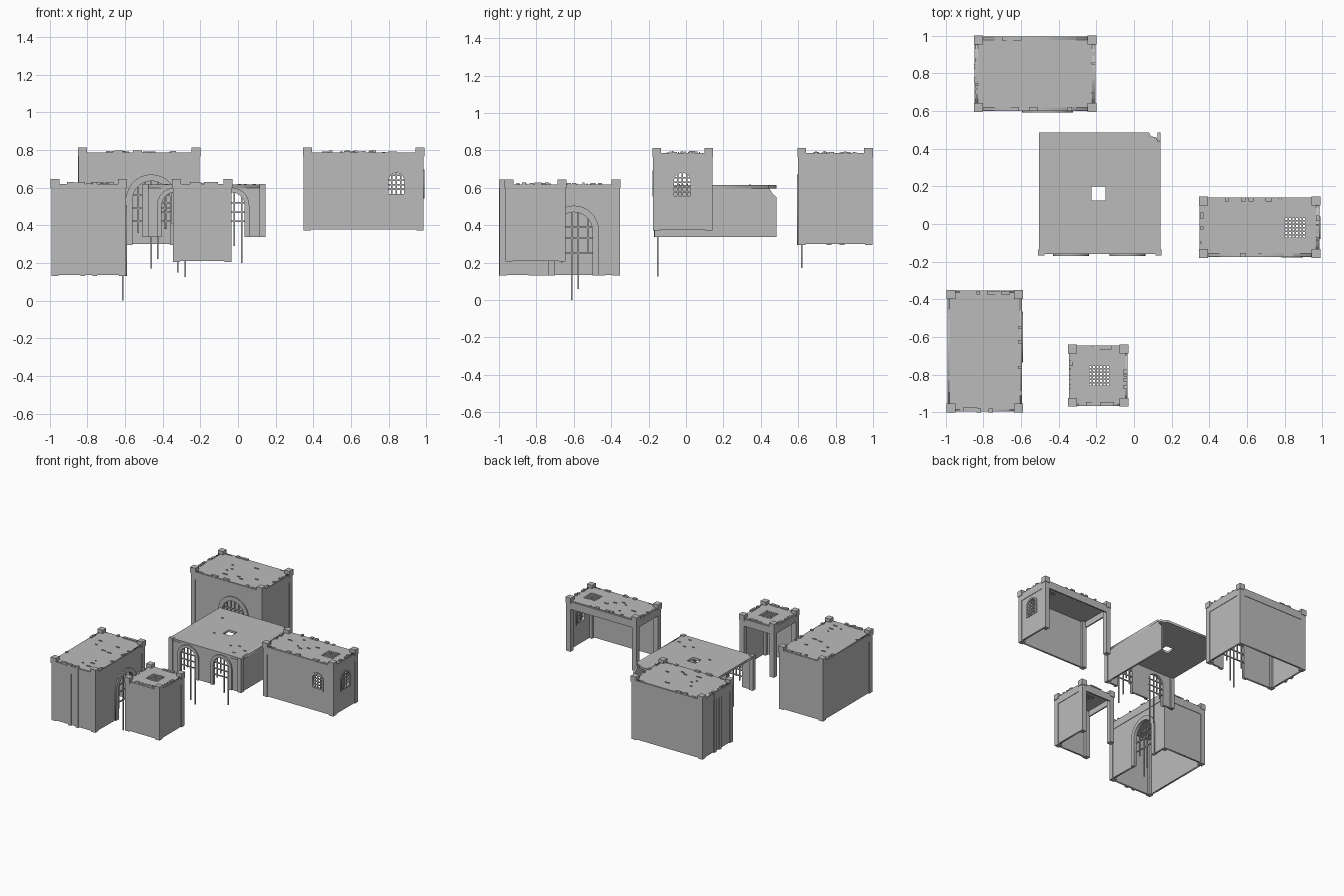
import bpy, math, random
from mathutils import Matrix, Vector

random.seed(4)
cube = bpy.data.objects.get("Cube")
if cube:
    bpy.data.objects.remove(cube, do_unlink=True)

stone = bpy.data.materials.new("grey stone")
stone.use_nodes = True
GREY = (0.5, 0.5, 0.5, 1)
stone.diffuse_color = GREY
stone.node_tree.nodes["Principled BSDF"].inputs["Base Color"].default_value = GREY


def add_mesh(name, mesh):
    obj = bpy.data.objects.new(name, mesh)
    mesh.materials.clear()
    mesh.materials.append(stone)
    bpy.context.collection.objects.link(obj)
    return obj


def boxes(name, spans):
    """Many axis-aligned blocks in one object; each span is (x0, x1, y0, y1, z0, z1)."""
    verts, faces = [], []
    for x0, x1, y0, y1, z0, z1 in spans:
        n = len(verts)
        for z in (z0, z1):
            verts += [(x0, y0, z), (x1, y0, z), (x1, y1, z), (x0, y1, z)]
        faces += [(n + 3, n + 2, n + 1, n), (n + 4, n + 5, n + 6, n + 7)]
        for i in range(4):
            j = (i + 1) % 4
            faces.append((n + i, n + j, n + 4 + j, n + 4 + i))
    mesh = bpy.data.meshes.new(name)
    mesh.from_pydata(verts, [], faces)
    return add_mesh(name, mesh)


AXES = {"y": ((1, 0, 0), (0, 0, 1)), "x": ((0, 1, 0), (0, 0, 1)), "z": ((1, 0, 0), (0, 1, 0))}


def panel(name, axis, at, thick, outlines):
    """Flat slab across an axis; later outlines are holes in the first."""
    curve = bpy.data.curves.new(name, "CURVE")
    curve.dimensions, curve.fill_mode, curve.extrude = "2D", "BOTH", thick / 2
    for pts in outlines:
        spline = curve.splines.new("POLY")
        spline.points.add(len(pts) - 1)
        for p, (u, v) in zip(spline.points, pts):
            p.co = (u, v, 0, 1)
        spline.use_cyclic_u = True
    temp = bpy.data.objects.new(name, curve)
    bpy.context.collection.objects.link(temp)
    bpy.context.view_layer.update()
    mesh = bpy.data.meshes.new_from_object(
        temp.evaluated_get(bpy.context.evaluated_depsgraph_get()))
    bpy.data.objects.remove(temp, do_unlink=True)
    u, v = (Vector(a) for a in AXES[axis])
    w = u.cross(v)
    frame = Matrix((u, v, w)).transposed().to_4x4()
    frame.translation = Vector([at if a == axis else 0 for a in "xyz"])
    mesh.transform(frame)
    return add_mesh(name, mesh)


def arch(c, base, spring, r, n=14):
    arc = [(c - r * math.cos(math.pi * i / n), spring + r * math.sin(math.pi * i / n))
           for i in range(n + 1)]
    return [(c - r, base)] + arc + [(c + r, base)]


def rect(u0, u1, v0, v1):
    return [(u0, v0), (u1, v0), (u1, v1), (u0, v1)]


def wall(name, axis, at, u0, u1, z0, z1, doors=(), windows=()):
    outline = [(u0, z0)]
    for d in doors:
        outline += arch(*d)
    outline += [(u1, z0), (u1, z1), (u0, z1)]
    return panel(name, axis, at, 0.015, [outline] + [arch(*w) for w in windows])


def door_trim(name, axis, at, c, base, spring, r, width):
    ring = arch(c, base, spring, r + width) + arch(c, base, spring, r)[::-1]
    panel(name, axis, at, 0.025, [ring])


def bar(axis, at, u0, u1, z0, z1):
    t = 0.004
    return (u0, u1, at - t, at + t, z0, z1) if axis == "y" else (at - t, at + t, u0, u1, z0, z1)


def grille(name, axis, at, c, spring, r, uprights, rails, t=0.004):
    """Broken portcullis: uprights are (offset, lower end), rails are heights."""
    spans = []
    for off, low in uprights:
        top = spring + math.sqrt(max(r * r - off * off, 0))
        spans.append(bar(axis, at, c + off - t, c + off + t, low, top))
    for z in rails:
        half = r if z < spring else math.sqrt(r * r - (z - spring) ** 2)
        spans.append(bar(axis, at, c - half, c + half, z - t, z + t))
    boxes(name, spans)


def house(name, x0, x1, y0, y1, z0, top, sides, ledge, grate=None):
    """Walls, corner posts with caps, ledge, roof and broken parapet."""
    i = 0.015
    a, b, c, d = x0 + i, x1 - i, y0 + i, y1 - i
    spots = {"front": ("y", c, a, b), "back": ("y", d, a, b),
             "left": ("x", b, c, d), "right": ("x", a, c, d)}
    for side, (doors, windows) in sides.items():
        axis, at, u0, u1 = spots[side]
        wall(f"{name}_{side}_wall", axis, at, u0, u1, z0 + 0.005, top, doors, windows)
    s = 0.047
    posts, caps = [], []
    for px in (x0, x1 - s):
        for py in (y0, y1 - s):
            posts.append((px + .004, px + s - .004, py + .004, py + s - .004, z0, top))
            caps.append((px, px + s, py, py + s, top - 0.02, top + 0.027))
    boxes(f"{name}_corner_posts", posts)
    boxes(f"{name}_post_caps", caps)
    # upper band that runs round all four sides
    e = 0.011
    boxes(f"{name}_ledge", [
        (a - e, b + e, c - e, c, ledge, top - 0.004), (a - e, b + e, d, d + e, ledge, top - 0.004),
        (a - e, a, c, d, ledge, top - 0.004), (b, b + e, c, d, ledge, top - 0.004)])
    holes = []
    if grate:
        gx, gy = grate
        h = 0.056
        holes = [rect(gx - h, gx + h, gy - h, gy + h)]
        lines = [-h + 2 * h * k / 6 for k in range(7)]
        boxes(f"{name}_roof_grate",
              [(gx + l - .004, gx + l + .004, gy - h, gy + h, top - .01, top) for l in lines]
              + [(gx - h, gx + h, gy + l - .004, gy + l + .004, top - .01, top) for l in lines])
    panel(f"{name}_roof", "z", top - 0.008, 0.016, [rect(a, b, c, d)] + holes)
    # worn parapet stones and loose roof stones
    bits = []
    for k in range(10):
        x, y, w = random.uniform(a + .06, b - .1), random.choice((c, d)), random.uniform(.015, .05)
        bits.append((x, x + w, y - .01, y + .01, top, top + random.uniform(.004, .012)))
        y, x = random.uniform(c + .06, d - .08), random.choice((a, b))
        bits.append((x - .01, x + .01, y, y + w / 2, top, top + random.uniform(.004, .012)))
    for k in range(9):
        x, y, w = random.uniform(a + .05, b - .1), random.uniform(c + .05, d - .05), random.uniform(.01, .04)
        if not grate or max(abs(x - gx), abs(y - gy)) > .1:
            bits.append((x, x + w, y, y + .006, top, top + .006))
    boxes(f"{name}_worn_stones", bits)


plain = ((), ())
GATE_R = 0.1

# Tall gatehouse at the rear, arch facing front
gate = (-0.46, 0.295, 0.535, GATE_R)
house("rear_gatehouse", -0.85, -0.2, 0.595, 1.0, 0.295, 0.785,
      {"front": ([gate], ()), "back": plain, "left": plain, "right": plain}, 0.72)
door_trim("rear_gate_trim", "y", 0.605, *gate, 0.035)
grille("rear_portcullis", "y", 0.618, -0.46, 0.535, GATE_R,
       [(-.07, .36), (-.035, .42), (0, .17), (.035, .22), (.07, .38)], (.42, .49, .56))
boxes("rear_gatehouse_pilasters",
      [(-0.85, -0.83, y - .013, y + .013, 0.295, 0.79) for y in (0.765, 0.835)])

# Gatehouse at the front, arch facing the side
gate = (-0.6, 0.13, 0.37, GATE_R)
house("side_gatehouse", -0.995, -0.59, -1.0, -0.35, 0.13, 0.618,
      {"front": plain, "back": plain, "left": ([gate], ()), "right": plain}, 0.552)
door_trim("side_gate_trim", "x", -0.601, *gate, 0.035)
grille("side_portcullis", "x", -0.613, -0.6, 0.37, GATE_R,
       [(-.065, .2), (-.01, 0), (.025, .06), (.075, .25)], (.25, .33, .39))
boxes("side_gatehouse_pilasters",
      [(x - .012, x + .012, -1.0, -0.98, 0.13, 0.63) for x in (-0.825, -0.76)])

# Long hall with two barred windows, open at rear and one end
front_win, end_win = (0.84, 0.565, 0.635, 0.042), (-0.02, 0.555, 0.635, 0.045)
house("long_hall", 0.345, 0.99, -0.18, 0.145, 0.372, 0.785,
      {"front": ((), [front_win]), "left": ((), [end_win])}, 0.72, (0.855, -0.02))
for label, axis, at, win in (("front", "y", -0.167, front_win), ("end", "x", 0.977, end_win)):
    c, base, spring, r = win
    panel(f"{label}_window_trim", axis, at, 0.024,
          [arch(c, base - .012, spring, r + .015), arch(*win)])
    grille(f"{label}_window_bars", axis, at, c, spring, r,
           [(o, base) for o in (-.024, 0, .024)], [base + .025 * k for k in range(1, 5)])

# Small cell with a roof grate, open at rear and one side
house("small_cell", -0.35, -0.03, -0.97, -0.64, 0.205, 0.618,
      {"front": plain, "left": plain}, 0.555, (-0.185, -0.805))

# Central arcade: flat roof with a square opening and a broken corner
X0, X1, Y0, Y1, Z0, Z1 = -0.505, 0.14, -0.16, 0.485, 0.337, 0.615
roof = [(X0, Y0), (X1, Y0), (X1, .44), (.125, .44), (.12, .46), (.09, .465), (.08, Y1), (X0, Y1)]
panel("arcade_roof", "z", Z1 - 0.009, 0.018, [roof, rect(-0.225, -0.15, 0.125, 0.2)])
panel("arcade_side_wall", "x", X1 - 0.0075, 0.015,
      [[(Y0, Z0), (Y1, Z0), (Y1, .55), (.465, .565), (.45, .59), (.43, Z1), (Y0, Z1)]])
arches = [(c, Z0, 0.505, 0.07) for c in (-0.335, -0.035)]
wall("arcade_front_wall", "y", Y0 + 0.008, X0, X1, Z0, Z1 - 0.002, arches)
boxes("arcade_front_posts",
      [(x - .017, x + .017, Y0 - .008, Y0 + .025, Z0, Z1 + .003) for x in (-0.493, 0.13)])
ends = {-0.335: (.38, .41, .15, .125), -0.035: (.4, .44, .29, .2)}
for label, opening in zip(("right", "left"), arches):
    c = opening[0]
    door_trim(f"arcade_{label}_arch_trim", "y", Y0 + 0.002, *opening, 0.025)
    grille(f"arcade_{label}_bars", "y", Y0 + 0.008, c, 0.505, 0.07,
           list(zip((-.045, -.015, .015, .055), ends[c])), (.42, .47, .52))
# loose stones on the arcade roof
boxes("arcade_roof_stones",
      [(x, x + .02, y, y + .006, Z1, Z1 + .005)
       for x, y in [(random.uniform(-.48, .1), random.uniform(-.12, .42)) for k in range(8)]
       if abs(x + .19) > .07])
